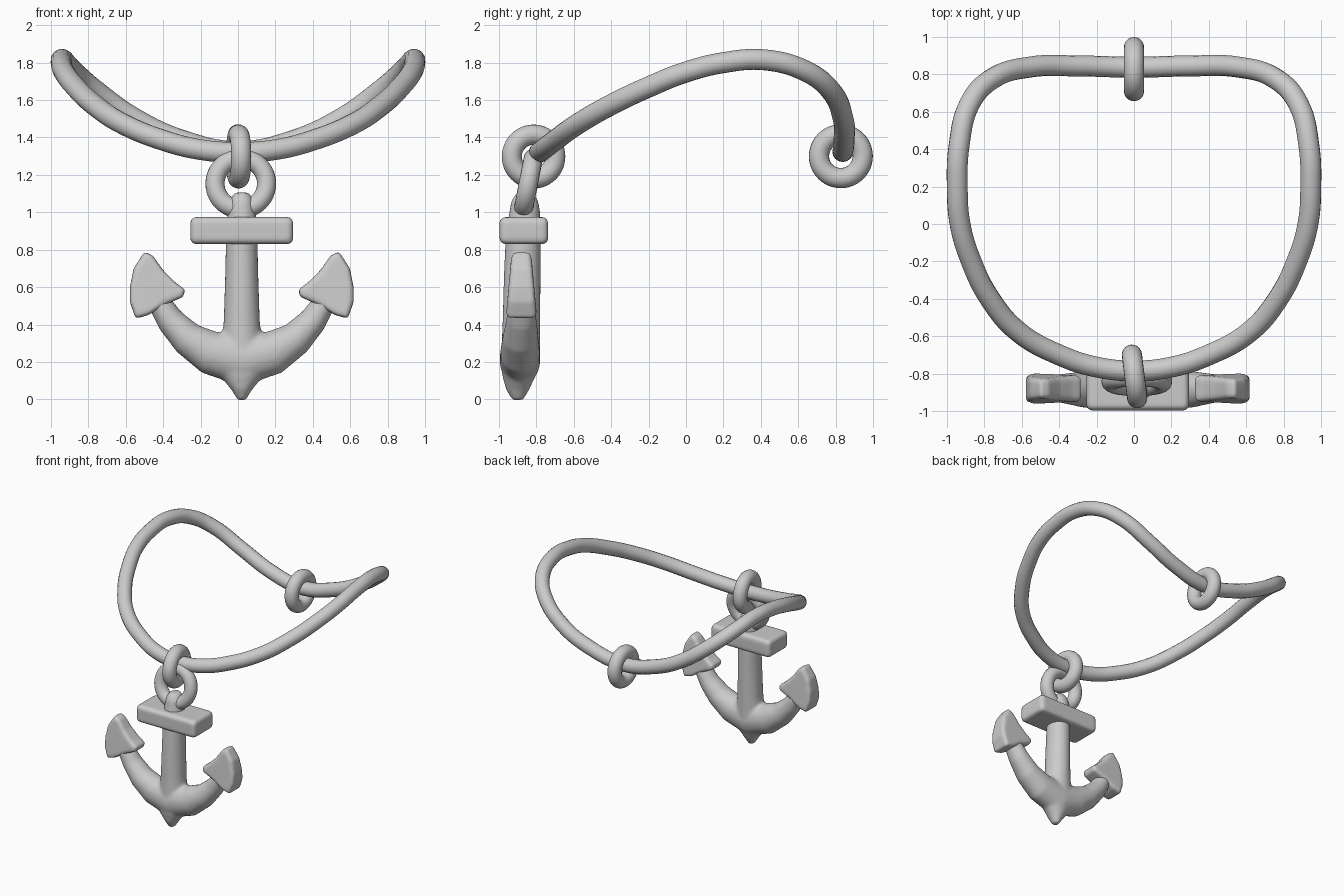
import bpy, bmesh
from math import cos, sin, pi, radians
from mathutils import Vector

cube = bpy.data.objects.get("Cube")
if cube:
    bpy.data.objects.remove(cube, do_unlink=True)

grey = bpy.data.materials.new("plain_grey")
grey.use_nodes = True
grey.diffuse_color = (0.6, 0.6, 0.6, 1)
grey.node_tree.nodes["Principled BSDF"].inputs["Base Color"].default_value = (0.6, 0.6, 0.6, 1)

MID = 0.02  # x of the pendant's own centre line


def finish(obj, name):
    obj.name = name
    obj.data.materials.clear()
    obj.data.materials.append(grey)
    for p in obj.data.polygons:
        p.use_smooth = True
    return obj


def from_bmesh(bm, name):
    bmesh.ops.recalc_face_normals(bm, faces=bm.faces)
    mesh = bpy.data.meshes.new(name)
    bm.to_mesh(mesh)
    bm.free()
    obj = bpy.data.objects.new(name, mesh)
    bpy.context.collection.objects.link(obj)
    return finish(obj, name)


def soften(obj, voxel, rounds):
    """Fuse overlapping volumes and round them like a sculpt."""
    remesh = obj.modifiers.new("fuse", 'REMESH')
    remesh.mode = 'VOXEL'
    remesh.voxel_size = voxel
    remesh.use_smooth_shade = True
    smooth = obj.modifiers.new("soften", 'SMOOTH')
    smooth.factor = 0.5
    smooth.iterations = rounds


def sweep(bm, stations, sides=24):
    """Elliptical tube through (x, y, z, half width, half depth) stations."""
    rings = []
    for i, (x, y, z, a, b) in enumerate(stations):
        p, q = stations[max(i - 1, 0)], stations[min(i + 1, len(stations) - 1)]
        t = Vector((q[0] - p[0], 0, q[2] - p[2])).normalized()
        n = Vector((-t.z, 0, t.x))
        centre = Vector((x + MID, y, z))
        rings.append([bm.verts.new(centre + n * a * cos(k * 2 * pi / sides)
                                   + Vector((0, b * sin(k * 2 * pi / sides), 0)))
                      for k in range(sides)])
    for r, s in zip(rings, rings[1:]):
        for k in range(sides):
            m = (k + 1) % sides
            bm.faces.new((r[k], r[m], s[m], s[k]))
    bm.faces.new(rings[0])
    bm.faces.new(rings[-1])


# Cord: one closed loop, mirrored from its left half
half = [(0, .838, 1.325), (.3, .845, 1.385), (.55, .84, 1.5), (.76, .775, 1.65),
        (.88, .64, 1.755), (.935, .42, 1.815), (.945, .2, 1.80), (.93, 0, 1.75),
        (.87, -.2, 1.67), (.77, -.4, 1.575), (.62, -.575, 1.475),
        (.4, -.7, 1.385), (.2, -.765, 1.335), (0, -.785, 1.32)]
loop = half + [(-x, y, z) for x, y, z in half[-2:0:-1]]
curve = bpy.data.curves.new("cord", 'CURVE')
curve.dimensions = '3D'
curve.bevel_depth = 0.056
curve.bevel_resolution = 6
curve.resolution_u = 8
spline = curve.splines.new('BEZIER')
spline.bezier_points.add(len(loop) - 1)
spline.use_cyclic_u = True
for point, co in zip(spline.bezier_points, loop):
    point.co = co
    point.handle_left_type = point.handle_right_type = 'AUTO'
cord = bpy.data.objects.new("cord", curve)
bpy.context.collection.objects.link(cord)
bpy.ops.object.select_all(action='DESELECT')
cord.select_set(True)
bpy.context.view_layer.objects.active = cord
bpy.ops.object.convert(target='MESH')
finish(bpy.context.object, "cord")

# Rings
for name, place, turn, major, minor in (
        ("back_ring", (0, .828, 1.3), (0, 90, 0), .117, .054),
        ("front_cord_ring", (.003, -.815, 1.298), (0, 90, 7), .117, .054),
        ("pendant_ring", (.015, -.843, 1.153), (79, 0, 0), .138, .051)):
    bpy.ops.mesh.primitive_torus_add(location=place, rotation=[radians(a) for a in turn],
                                     major_radius=major, minor_radius=minor,
                                     major_segments=48, minor_segments=20)
    finish(bpy.context.object, name)

# Anchor body: arms, pointed foot and shank fused together
arm = [(-.45, -.88, .53, .06, .07), (-.38, -.88, .42, .075, .082),
       (-.29, -.885, .325, .092, .097), (-.17, -.887, .25, .117, .106)]
bm = bmesh.new()
sweep(bm, arm + [(0, -.888, .21, .14, .109)] + [(-s[0],) + s[1:] for s in reversed(arm)])
sweep(bm, [(0, -.888, .25, .17, .1), (0, -.893, .13, .12, .09),
           (0, -.9, .05, .055, .062), (0, -.9, -.004, .022, .03)])
sweep(bm, [(0, -.885, .2, .115, .105), (0, -.88, .42, .097, .101), (0, -.875, .7, .088, .098),
           (0, -.87, .9, .084, .093), (0, -.862, 1.0, .077, .083),
           (0, -.862, 1.06, .068, .073), (0, -.862, 1.105, .04, .045)])
soften(from_bmesh(bm, "anchor_body"), .013, 6)

# Cross bar
bm = bmesh.new()
bmesh.ops.create_cube(bm, size=1)
for v in bm.verts:
    v.co = Vector((v.co.x * .55 + MID, v.co.y * .26 - .867, v.co.z * .145 + .902))
bmesh.ops.bevel(bm, geom=bm.edges[:], offset=.03, segments=4, profile=.5, affect='EDGES')
soften(from_bmesh(bm, "cross_bar"), .012, 4)

# Flukes: barbed outline, thinner towards the tip
outline = [(.52, .79), (.475, .768), (.42, .69), (.355, .625), (.303, .587), (.312, .548),
           (.4, .51), (.5, .45), (.567, .432), (.598, .52), (.598, .6), (.578, .7)]
for side, name in ((1, "left_fluke"), (-1, "right_fluke")):
    bm = bmesh.new()
    layers = []
    for face in (-1, 1):
        layers.append([bm.verts.new((side * x + MID, -.88 + face * (.084 - .09 * (z - .43)), z))
                       for x, z in outline])
        bm.faces.new(layers[-1])
    for k in range(len(outline)):
        m = (k + 1) % len(outline)
        bm.faces.new((layers[0][k], layers[0][m], layers[1][m], layers[1][k]))
    bmesh.ops.recalc_face_normals(bm, faces=bm.faces)
    rim = [e for e in bm.edges if len(e.link_faces) == 2 and
           any(len(f.verts) > 4 for f in e.link_faces)]
    bmesh.ops.bevel(bm, geom=rim, offset=.022, segments=3, profile=.5,
                    affect='EDGES', clamp_overlap=True)
    soften(from_bmesh(bm, name), .011, 6)
